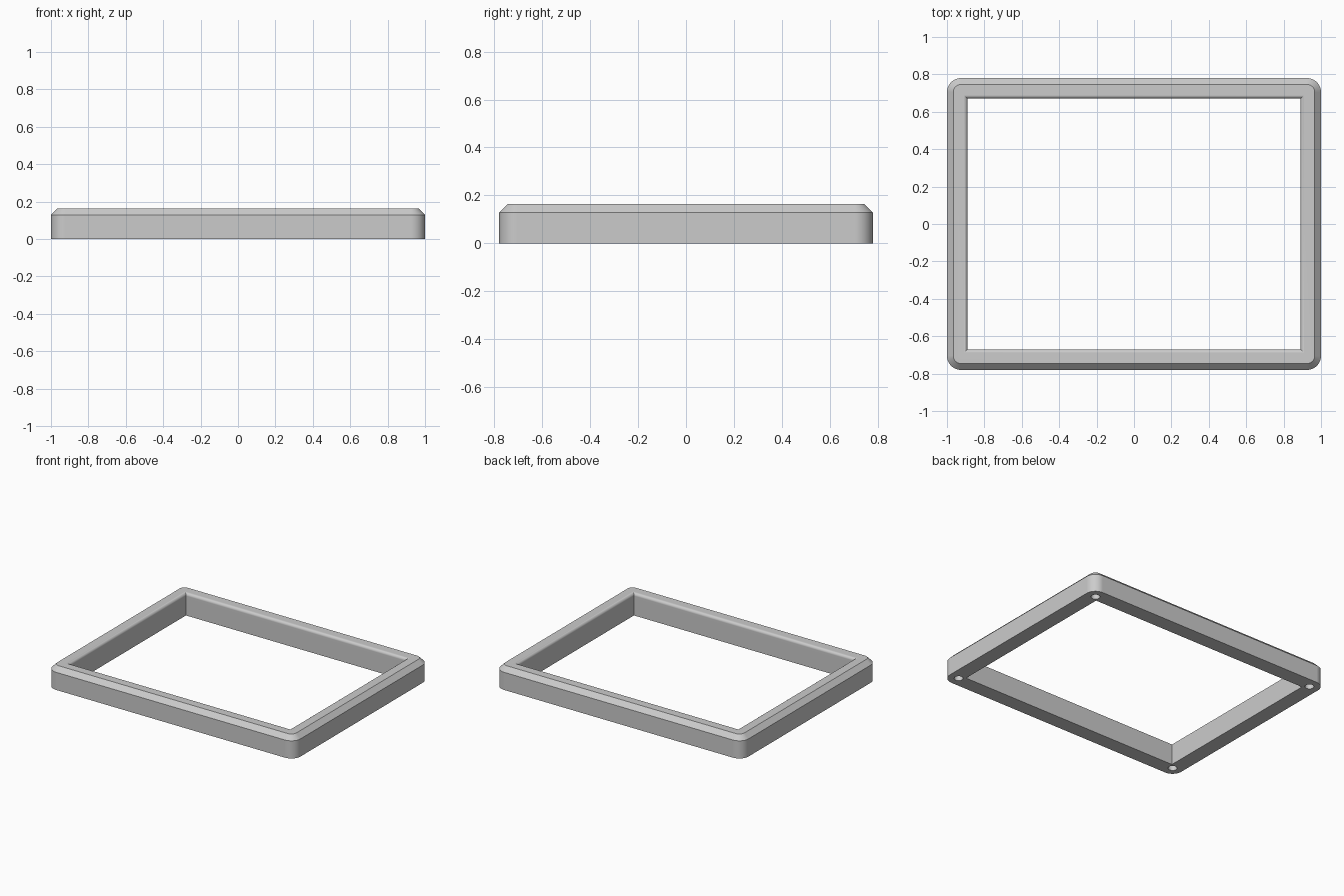
import bpy
import bmesh
from math import sin, cos, pi

cube = bpy.data.objects.get("Cube")
if cube:
    bpy.data.objects.remove(cube, do_unlink=True)

HX, HY, HEIGHT = 1.0, 0.78, 0.163   # outer half sizes and height
CORNER = 0.075                      # outer corner radius
CHAMFER = 0.034                     # outer top chamfer
IX, IY, FILLET = 0.89, 0.67, 0.02   # opening half sizes, rounded inner lip
SEG = 10

grey = bpy.data.materials.new("plain grey")
grey.use_nodes = True
colour = (0.6, 0.6, 0.6, 1)
grey.diffuse_color = colour
grey.node_tree.nodes["Principled BSDF"].inputs["Base Color"].default_value = colour


def ring(bm, hx, hy, r, z):
    """Loop of vertices round a rectangle with corner radius r."""
    verts = []
    for i, (sx, sy) in enumerate(((1, 1), (-1, 1), (-1, -1), (1, -1))):
        for k in range(SEG + 1):
            a = (i + k / SEG) * pi / 2
            verts.append(bm.verts.new((sx * (hx - r) + r * cos(a),
                                       sy * (hy - r) + r * sin(a), z)))
    return verts


def make_object(name, bm):
    mesh = bpy.data.meshes.new(name)
    bm.to_mesh(mesh)
    bm.free()
    mesh.materials.append(grey)
    obj = bpy.data.objects.new(name, mesh)
    bpy.context.collection.objects.link(obj)
    return obj


# Frame: rings run up the outside, over the lip and down the opening
bm = bmesh.new()
rings = [ring(bm, HX, HY, CORNER, 0),
         ring(bm, HX, HY, CORNER, HEIGHT - CHAMFER),
         ring(bm, HX - CHAMFER, HY - CHAMFER, CORNER - CHAMFER, HEIGHT)]
for k in range(7):
    a = k / 6 * pi / 2
    out = FILLET * (1 - sin(a))
    rings.append(ring(bm, IX + out, IY + out, 0, HEIGHT - FILLET * (1 - cos(a))))
rings.append(ring(bm, IX, IY, 0, 0))
for lower, upper in zip(rings, rings[1:] + rings[:1]):
    for i in range(len(lower)):
        j = (i + 1) % len(lower)
        bm.faces.new((lower[i], lower[j], upper[j], upper[i]))
bmesh.ops.remove_doubles(bm, verts=bm.verts, dist=1e-5)
bmesh.ops.recalc_face_normals(bm, faces=bm.faces)
frame = make_object("frame", bm)

# Blind round holes in the underside, one at each corner
bm = bmesh.new()
for sx in (-1, 1):
    for sy in (-1, 1):
        made = bmesh.ops.create_cone(bm, cap_ends=True, segments=32,
                                     radius1=0.03, radius2=0.03, depth=0.2)
        bmesh.ops.translate(bm, verts=made["verts"],
                            vec=(sx * (HX - CORNER), sy * (HY - CORNER), 0))
cutter = make_object("hole_cutter", bm)
cutter.hide_render = True

bpy.context.view_layer.objects.active = frame
frame.select_set(True)
holes = frame.modifiers.new("corner holes", 'BOOLEAN')
holes.object = cutter
holes.operation = 'DIFFERENCE'
holes.solver = 'EXACT'
bpy.ops.object.modifier_apply(modifier=holes.name)
bpy.data.objects.remove(cutter, do_unlink=True)

# Smooth the rounded corners and lip, keep the flats flat
bpy.ops.object.shade_smooth_by_angle(angle=pi / 6)
flat = frame.modifiers.new("flat faces", 'WEIGHTED_NORMAL')
flat.keep_sharp = True
